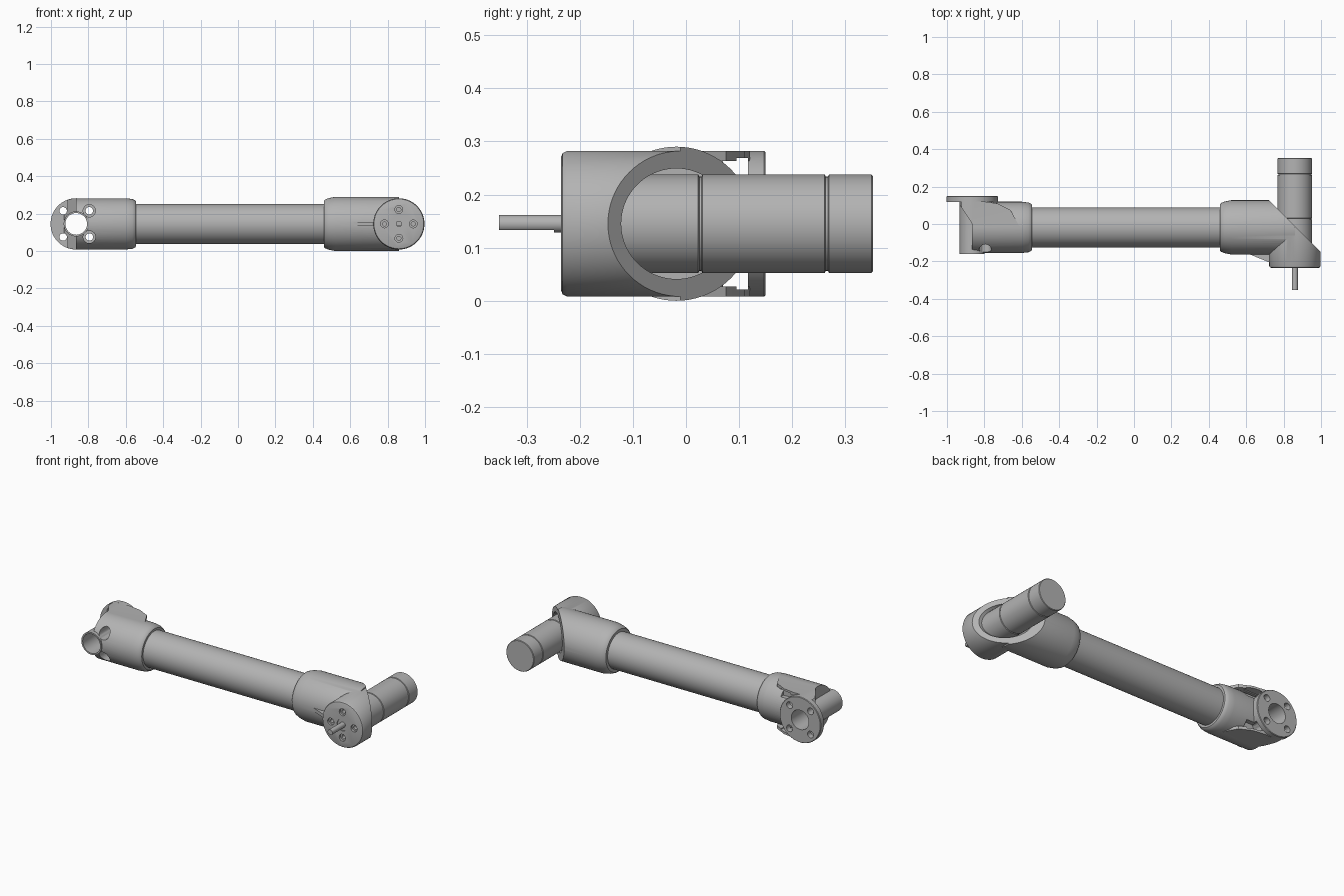
import bpy, bmesh, math
from mathutils import Vector

if "Cube" in bpy.data.objects:
    bpy.data.objects.remove(bpy.data.objects["Cube"])

ZC = 0.145       # height of all axes
YC = -0.018      # long tube axis
XL, XR = -0.865, 0.86   # cross axes at each end

metal = bpy.data.materials.new("grey metal")
metal.use_nodes = True
GREY = (0.45, 0.45, 0.45, 1)
metal.diffuse_color = GREY
for node in metal.node_tree.nodes:
    if node.type == 'BSDF_PRINCIPLED':
        node.inputs["Base Color"].default_value = GREY


def finish(name, bm):
    bmesh.ops.recalc_face_normals(bm, faces=bm.faces)
    me = bpy.data.meshes.new(name)
    bm.to_mesh(me)
    bm.free()
    me.materials.append(metal)
    ob = bpy.data.objects.new(name, me)
    bpy.context.collection.objects.link(ob)
    return ob


def lathe(name, axis, a, b, profile, n=72):
    """Solid of revolution; axis 'x' centred at y=a, z=b or axis 'y' at x=a, z=b."""
    bm = bmesh.new()
    rings = []
    for t, r in profile:
        ring = []
        for i in range(n):
            u = 2 * math.pi * i / n
            p, q = a + r * math.cos(u), b + r * math.sin(u)
            ring.append(bm.verts.new((t, p, q) if axis == 'x' else (p, t, q)))
        rings.append(ring)
    for r0, r1 in zip(rings, rings[1:]):
        for i in range(n):
            j = (i + 1) % n
            bm.faces.new((r0[i], r0[j], r1[j], r1[i]))
    bm.faces.new(rings[0])
    bm.faces.new(rings[-1])
    return finish(name, bm)


def rod(name, axis, a, b, t0, t1, r, n=48):
    return lathe(name, axis, a, b, [(t0, r), (t1, r)], n)


def prism(name, outline, z0, z1):
    """Outline in x, y extruded upward."""
    bm = bmesh.new()
    face = bm.faces.new([bm.verts.new((x, y, z0)) for x, y in outline])
    new = bmesh.ops.extrude_face_region(bm, geom=[face])["geom"]
    verts = [v for v in new if isinstance(v, bmesh.types.BMVert)]
    bmesh.ops.translate(bm, verts=verts, vec=Vector((0, 0, z1 - z0)))
    return finish(name, bm)


def box(name, x0, x1, y0, y1, z0, z1):
    return prism(name, [(x0, y0), (x1, y0), (x1, y1), (x0, y1)], z0, z1)


def combine(ob, other, op):
    mod = ob.modifiers.new("combine", 'BOOLEAN')
    mod.operation = op
    mod.solver = 'EXACT'
    mod.object = other
    bpy.context.view_layer.update()
    with bpy.context.temp_override(object=ob, active_object=ob):
        bpy.ops.object.modifier_apply(modifier=mod.name)
    bpy.data.objects.remove(other)


def cut(ob, other):
    combine(ob, other, 'DIFFERENCE')


def add(ob, other):
    combine(ob, other, 'UNION')


# Long arm tube
rod("arm_tube", 'x', YC, ZC, -0.6, 0.52, 0.107, 72)

# Elbow: collar along the arm, joined to the motor mount drum
elbow = lathe("elbow_housing", 'x', YC, ZC, [
    (0.46, 0.124), (0.465, 0.13), (0.485, 0.138), (0.52, 0.145), (XR, 0.145)])
add(elbow, lathe("drum", 'y', XR, ZC, [
    (-0.235, 0.126), (-0.232, 0.133), (-0.224, 0.137), (0.2, 0.137)]))
cut(elbow, prism("mitre", [(0.55, 0.3), (1.2, -0.35), (1.2, 0.3)], -0.2, 0.5))
cut(elbow, rod("arm_bore", 'x', YC, ZC, 0.5, 1.2, 0.104, 72))
add(elbow, prism("rib", [(0.62, -0.15), (0.62, -0.163), (0.73, -0.208), (0.8, -0.208),
                         (0.8, -0.15)], ZC - 0.01, ZC + 0.01))

# Counterbored screw holes and centre recess in the mount face
for k in range(4):
    u = k * math.pi / 2
    hx, hz = XR + 0.077 * math.cos(u), ZC + 0.077 * math.sin(u)
    cut(elbow, rod("counterbore", 'y', hx, hz, -0.3, -0.222, 0.021, 24))
    cut(elbow, rod("screw_hole", 'y', hx, hz, -0.3, -0.19, 0.011, 24))
cut(elbow, rod("centre_recess", 'y', XR, ZC, -0.3, -0.23, 0.035, 32))

# Motor with two grooves
R = 0.0925
motor = [(-0.15, R)]
for g in (0.027, 0.265):
    motor += [(g - 0.004, R), (g - 0.002, R - 0.004), (g + 0.002, R - 0.004), (g + 0.004, R)]
motor += [(0.349, R), (0.352, R - 0.003)]
lathe("motor_body", 'y', XR, ZC, motor)

# Output shaft with a flat on its lower side
shaft = rod("motor_shaft", 'y', XR, ZC, -0.352, -0.2, 0.0165, 32)
cut(shaft, box("shaft_flat", XR - 0.05, XR + 0.05, -0.4, -0.248, 0, ZC - 0.012))

# Left bracket: collar, cross drum, webs, cross tube and flange
bracket = lathe("end_bracket", 'x', YC, ZC, [
    (XL, 0.137), (-0.6, 0.137), (-0.565, 0.133), (-0.55, 0.126), (-0.545, 0.12)])
drum = rod("cross_drum", 'y', XL, ZC, YC, 0.125, 0.1368, 72)
flare = prism("flare", [(XL, -0.05), (XL, 0.0), (-0.93, 0.1), (-0.93, 0.14),
                        (-0.70, 0.14), (-0.70, -0.05)], -0.1, 0.4)
combine(drum, flare, 'INTERSECT')
add(bracket, drum)
for s in (-1, 1):
    z = sorted((ZC + s * 0.118, ZC + s * 0.1365))
    add(bracket, prism("web", [(XL, YC), (XL, 0.12), (-0.8, 0.12), (-0.73, 0.11),
                               (-0.66, 0.075), (-0.61, YC)], *z))
    # Side window behind the flange
    z = sorted((ZC + s * 0.074, ZC + s * 0.124))
    cut(bracket, box("window", -0.96, -0.7, 0.07, 0.117, *z))
    # Screwdriver access through the collar
    cut(bracket, rod("access", 'y', XL + 0.07, ZC + s * 0.07, -0.3, 0.117, 0.033, 32))
add(bracket, lathe("flange", 'y', XL, ZC, [
    (0.118, 0.1372), (0.147, 0.1372), (0.15, 0.134)]))
add(bracket, rod("cross_tube", 'y', XL, ZC, -0.16, 0.13, 0.067, 64))
cut(bracket, rod("cross_bore", 'y', XL, ZC, -0.3, 0.3, 0.058, 64))
for sx in (-1, 1):
    for sz in (-1, 1):
        cut(bracket, rod("flange_hole", 'y', XL + sx * 0.07, ZC + sz * 0.07,
                         -0.3, 0.3, 0.02, 24))

# Smooth round surfaces, keep machined edges crisp
for ob in bpy.context.view_layer.objects:
    ob.select_set(ob.type == 'MESH')
    if ob.type == 'MESH':
        bpy.context.view_layer.objects.active = ob
bpy.ops.object.shade_smooth_by_angle(angle=math.radians(30))
